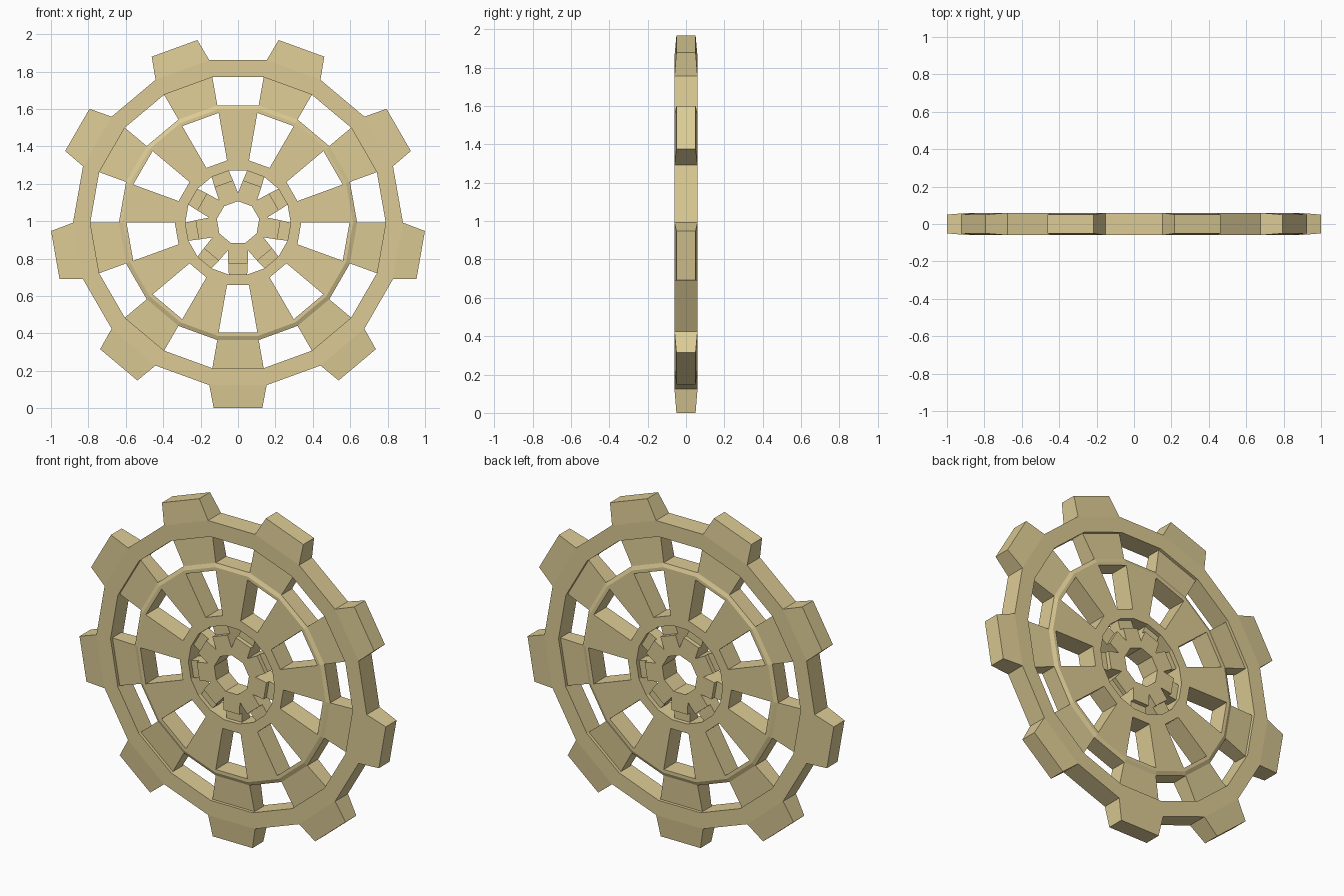
import bpy, bmesh
from math import sin, cos, radians

if "Cube" in bpy.data.objects:
    bpy.data.objects.remove(bpy.data.objects["Cube"])

N, CZ = 9, 0.992          # teeth, hub height
T = 0.06                  # half thickness

bm = bmesh.new()
front = []


def pol(r, a, y=T):
    """Point in tooth space: distance along the tooth axis, sideways, depth."""
    return (r * cos(radians(a)), r * sin(radians(a)), y)


def add(pts, turn):
    """Add a front face and its mirrored back face."""
    c, s = cos(turn), sin(turn)
    for side in (-1, 1):
        vs = [bm.verts.new((d * c - w * s, side * y, CZ + d * s + w * c)) for d, w, y in pts]
        bm.faces.new(vs)


def band(r0, r1, a0, a1, turn, y0=T, y1=T):
    add([pol(r0, a0, y0), pol(r1, a0, y1), pol(r1, a1, y1), pol(r0, a1, y0)], turn)


for k in range(N):
    t = radians(-90 + 40 * k)
    # tapered tooth
    add([pol(.882, -10), (.992, -.13, .05), (.992, .13, .05), pol(.882, 10)], t)
    # full rings: outer rim, disc chamfer, disc rim, inner disc
    for a in (-10, 10):
        band(.79, .882, a, a + 20, t)
        band(.615, .637, a, a + 20, t, T, .05)
        band(.596, .615, a, a + 20, t)
        band(.282, .338, a, a + 20, t)
    # recessed outer spoke and its step up to the rim
    band(.637, .79, -10, 10, t, .05, .042)
    band(.79, .79, -10, 10, t, .042, T)
    # disc spoke between windows
    band(.338, .596, 10, 30, t)
    # recessed bridge to the hub, with a step at both ends
    h = .035
    band(.282, .282, -10, 10, t, h, T)
    add([(.222, -.052, h), pol(.282, -10, h), pol(.282, 10, h), (.222, .052, h)], t)
    add([(.222, -.052, h), (.222, -.052, T), (.222, .052, T), (.222, .052, h)], t)
    # hub
    add([pol(.115, -20), pol(.158, -20), (.222, -.052, T),
         (.222, .052, T), pol(.158, 20), pol(.115, 20)], t)

bmesh.ops.remove_doubles(bm, verts=bm.verts, dist=0.0005)

# side walls between front and back outlines
key = lambda co: (round(co.x, 3), round(co.y, 3), round(co.z, 3))
backs = [v for v in bm.verts if v.co.y > 0]


def twin(v):
    return min(backs, key=lambda b: (b.co.x - v.co.x) ** 2 + (b.co.z - v.co.z) ** 2 + (b.co.y + v.co.y) ** 2)


for e in [e for e in bm.edges if e.is_boundary and e.verts[0].co.y < 0]:
    a, b = e.verts
    if abs(a.co.x - b.co.x) + abs(a.co.z - b.co.z) > 0.001:
        bm.faces.new((a, b, twin(b), twin(a)))
bmesh.ops.recalc_face_normals(bm, faces=bm.faces)

mesh = bpy.data.meshes.new("cog_wheel")
bm.to_mesh(mesh)
bm.free()
wheel = bpy.data.objects.new("cog_wheel", mesh)
bpy.context.collection.objects.link(wheel)

mat = bpy.data.materials.new("tan")
mat.diffuse_color = (0.72, 0.6, 0.3, 1)
mat.use_nodes = True
mat.node_tree.nodes["Principled BSDF"].inputs["Base Color"].default_value = mat.diffuse_color
mesh.materials.append(mat)
